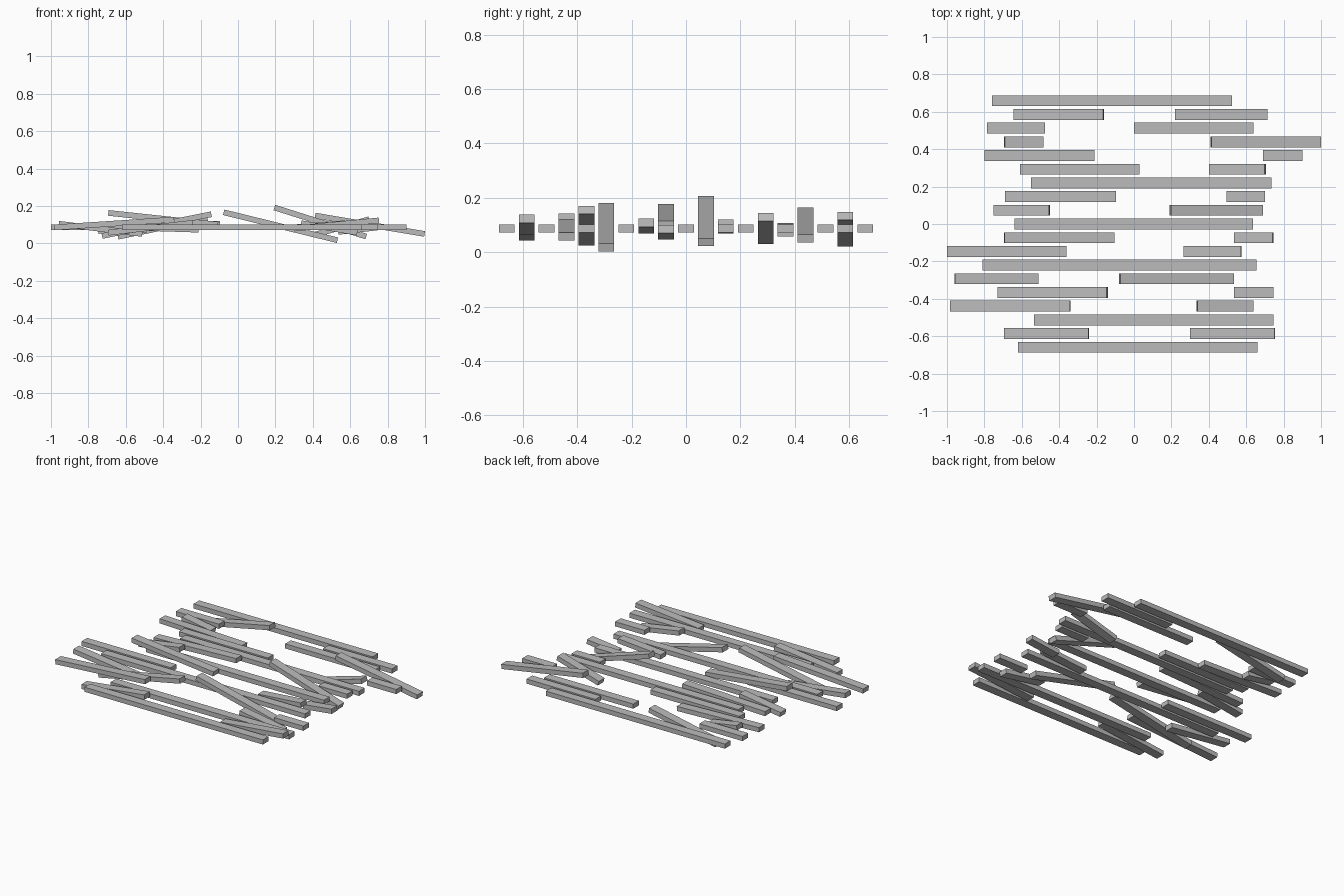
import bpy, math

THICK, WIDTH, STEP, FLAT = 0.03, 0.058, 0.0732, 0.087

grey = bpy.data.materials.new("weathered grey")
grey.diffuse_color = (0.5, 0.5, 0.5, 1)

# Rows of planks from back to front: (left x, right x[, left z, right z])
rows = [
    [(-0.76, 0.525)],
    [(-0.645, -0.16, 0.035, 0.134), (0.22, 0.715)],
    [(-0.785, -0.475), (0.0, 0.64)],
    [(-0.695, -0.485, 0.105, 0.07), (0.41, 1.0, 0.149, 0.05)],
    [(-0.80, -0.21, 0.092, 0.073), (0.69, 0.90)],
    [(-0.61, 0.03), (0.40, 0.705, 0.043, 0.13)],
    [(-0.55, 0.735)],
    [(-0.69, -0.095, 0.083, 0.105), (0.495, 0.70)],
    [(-0.75, -0.45, 0.065, 0.11), (0.19, 0.69, 0.193, 0.035)],
    [(-0.64, 0.637)],
    [(-0.695, -0.105, 0.163, 0.10), (0.535, 0.745, 0.061, 0.085)],
    [(-1.0, -0.36), (0.265, 0.575, 0.083, 0.108)],
    [(-0.81, 0.655)],
    [(-0.96, -0.51, 0.105, 0.05), (-0.08, 0.535, 0.167, 0.016)],
    [(-0.73, -0.14, 0.039, 0.156), (0.535, 0.745)],
    [(-0.985, -0.34, 0.085, 0.127), (0.335, 0.64, 0.108, 0.057)],
    [(-0.535, 0.745)],
    [(-0.695, -0.24, 0.057, 0.11), (0.30, 0.755, 0.079, 0.123)],
    [(-0.62, 0.66)],
]


def plank(name, y, x0, x1, z0=FLAT, z1=FLAT):
    """Box spanning x0..x1, tilted so its ends sit at heights z0 and z1."""
    tilt = math.atan2(z1 - z0, x1 - x0)
    length = (x1 - x0 - THICK * abs(math.sin(tilt))) / math.cos(tilt)
    bpy.ops.mesh.primitive_cube_add(size=1, location=((x0 + x1) / 2, y, (z0 + z1) / 2),
                                    rotation=(0, -tilt, 0))
    ob = bpy.context.object
    ob.name = name
    ob.scale = (length, WIDTH, THICK)
    ob.data.materials.append(grey)


# Whole planks lie flat; broken rows have a left and a right piece
for i, row in enumerate(rows):
    y = (len(rows) // 2 - i) * STEP
    names = ["whole_plank"] if len(row) == 1 else ["left_broken_plank", "right_broken_plank"]
    for name, ends in zip(names, row):
        plank(f"{name}_{i + 1}", y, *ends)
